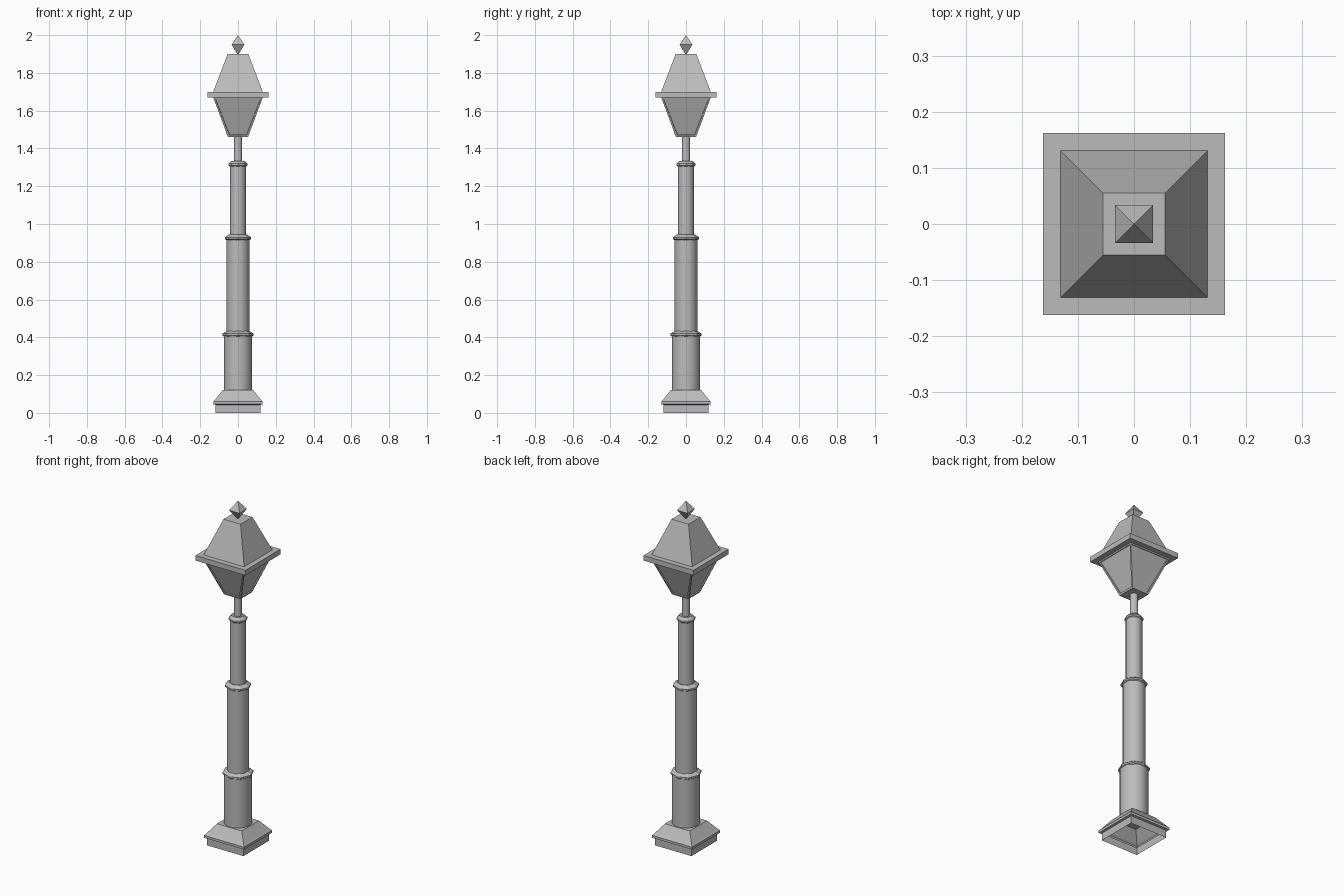
import bpy, bmesh, math

if "Cube" in bpy.data.objects:
    bpy.data.objects.remove(bpy.data.objects["Cube"])

GREY = (0.5, 0.5, 0.5, 1)
metal = bpy.data.materials.new("grey metal")
metal.use_nodes = True
metal.diffuse_color = GREY
metal.node_tree.nodes["Principled BSDF"].inputs["Base Color"].default_value = GREY


def loft(name, profile, sides, cap_bottom=True, cap_top=True, smooth=False):
    """Stack rings of (half width or radius, height) into one object."""
    square = sides == 4
    bm = bmesh.new()
    rings = []
    for r, z in profile:
        r *= math.sqrt(2) if square else 1
        ring = []
        for i in range(sides):
            a = math.tau * (i + (0.5 if square else 0)) / sides
            ring.append(bm.verts.new((r * math.cos(a), r * math.sin(a), z)))
        rings.append(ring)
    for low, high in zip(rings, rings[1:]):
        for i in range(sides):
            j = (i + 1) % sides
            bm.faces.new((low[i], low[j], high[j], high[i]))
    if cap_bottom:
        bm.faces.new(rings[0][::-1])
    if cap_top:
        bm.faces.new(rings[-1])
    mesh = bpy.data.meshes.new(name)
    bm.to_mesh(mesh)
    bm.free()
    mesh.materials.append(metal)
    obj = bpy.data.objects.new(name, mesh)
    bpy.context.collection.objects.link(obj)
    if smooth:
        bpy.ops.object.select_all(action="DESELECT")
        obj.select_set(True)
        bpy.context.view_layer.objects.active = obj
        bpy.ops.object.shade_smooth_by_angle(angle=math.radians(50))
    return obj


# Square foot, open underneath
loft("foot", [(0.118, 0), (0.118, 0.043), (0.130, 0.046), (0.130, 0.060),
              (0.122, 0.068), (0.080, 0.122)], 4, cap_bottom=False)

# Three stepped shafts, each topped by a collar
shafts = [("lower", 0.075, 0.12, 0.41, 0.083),
          ("middle", 0.060, 0.42, 0.92, 0.070),
          ("upper", 0.043, 0.93, 1.31, 0.050)]
for name, radius, bottom, top, collar in shafts:
    loft(name + "_shaft", [(radius, bottom), (radius, top)], 16, smooth=True)
    loft(name + "_collar", [(radius, top - 0.006), (collar, top), (collar, top + 0.009),
                            (radius * 0.8, top + 0.024)], 8)
loft("neck", [(0.022, 1.32), (0.022, 1.47)], 16, smooth=True)

# Lantern body with recessed panes
lantern = loft("lantern", [(0.053, 1.46), (0.131, 1.67)], 4)
bm = bmesh.new()
bm.from_mesh(lantern.data)
bm.normal_update()
panes = [f for f in bm.faces if abs(f.normal.z) < 0.9]
bmesh.ops.inset_individual(bm, faces=panes, thickness=0.013, depth=0)
bmesh.ops.inset_individual(bm, faces=panes, thickness=0.001, depth=-0.006)
bm.to_mesh(lantern.data)
bm.free()

# Brim, roof and pointed finial
loft("brim", [(0.162, 1.67), (0.162, 1.70)], 4)
loft("roof", [(0.131, 1.70), (0.055, 1.90)], 4)
loft("finial", [(0.004, 1.90), (0.034, 1.95), (0.0005, 2.0)], 4)
